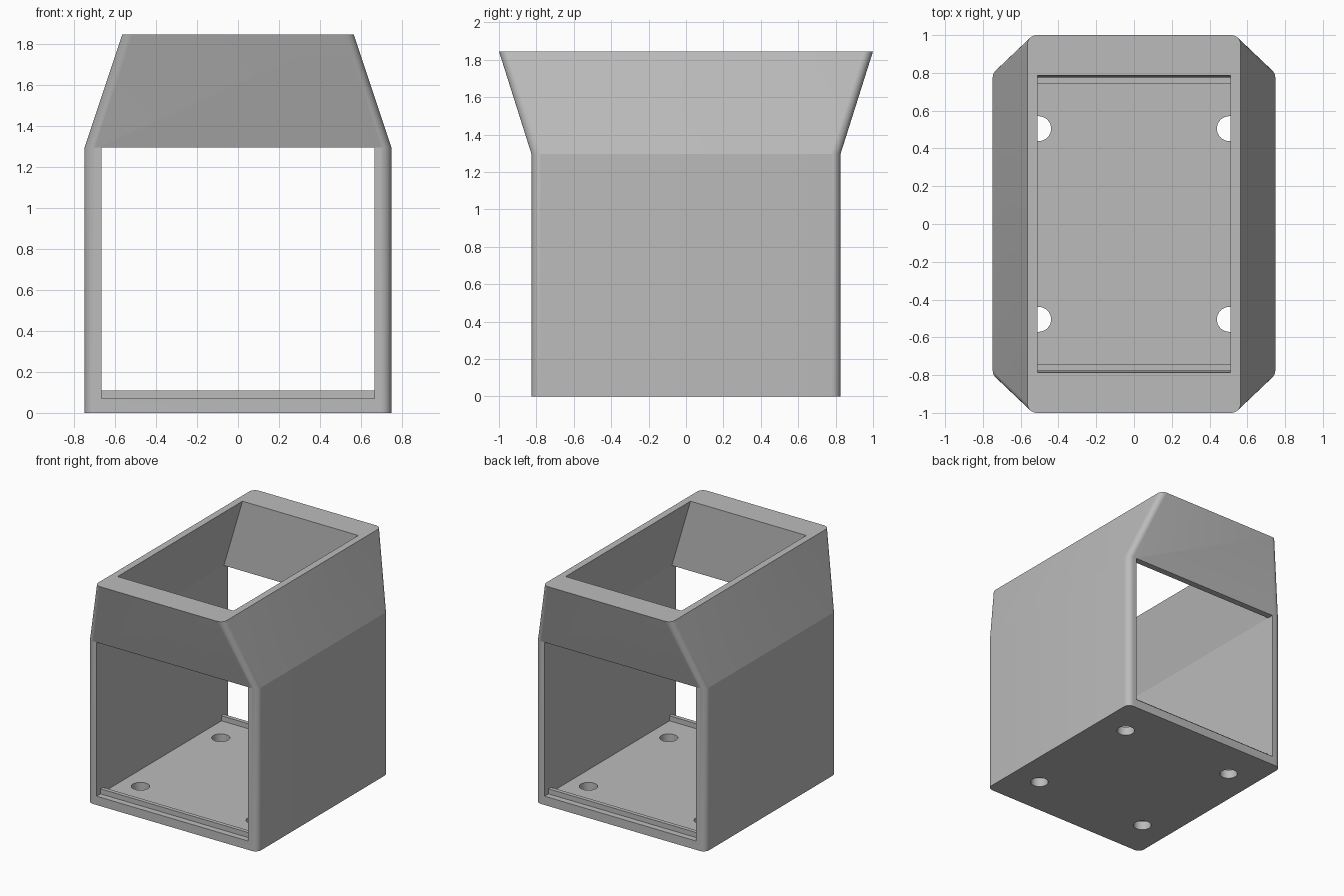
import bpy, bmesh, math

if "Cube" in bpy.data.objects:
    bpy.data.objects.remove(bpy.data.objects["Cube"])

grey = bpy.data.materials.new("plain grey")
grey.diffuse_color = (0.5, 0.5, 0.5, 1)
grey.use_nodes = True
grey.node_tree.nodes["Principled BSDF"].inputs["Base Color"].default_value = grey.diffuse_color


def section(hx, hy, z, r=0.0, n=8):
    """Rounded rectangle outline at height z."""
    if r == 0:
        return [(hx, hy, z), (-hx, hy, z), (-hx, -hy, z), (hx, -hy, z)]
    pts = []
    for k, (sx, sy) in enumerate([(1, 1), (-1, 1), (-1, -1), (1, -1)]):
        for i in range(n + 1):
            a = math.pi / 2 * (k + i / n)
            pts.append((sx * (hx - r) + r * math.cos(a),
                        sy * (hy - r) + r * math.sin(a), z))
    return pts


def loft(name, sections):
    """Solid through a stack of outlines."""
    bm = bmesh.new()
    rings = [[bm.verts.new(p) for p in s] for s in sections]
    n = len(rings[0])
    for a, b in zip(rings, rings[1:]):
        for i in range(n):
            j = (i + 1) % n
            bm.faces.new((a[i], a[j], b[j], b[i]))
    bm.faces.new(rings[0][::-1])
    bm.faces.new(rings[-1])
    bmesh.ops.recalc_face_normals(bm, faces=bm.faces)
    me = bpy.data.meshes.new(name)
    bm.to_mesh(me)
    bm.free()
    me.materials.append(grey)
    ob = bpy.data.objects.new(name, me)
    bpy.context.collection.objects.link(ob)
    return ob


def activate(ob):
    bpy.ops.object.select_all(action='DESELECT')
    ob.select_set(True)
    bpy.context.view_layer.objects.active = ob


def cut(ob, cutter):
    activate(ob)
    m = ob.modifiers.new("cut", 'BOOLEAN')
    m.operation = 'DIFFERENCE'
    m.solver = 'EXACT'
    m.object = cutter
    bpy.ops.object.modifier_apply(modifier=m.name)
    bpy.data.objects.remove(cutter, do_unlink=True)


# Outer shell: straight body, sides lean in and ends flare out above
shell = loft("housing", [section(0.748, 0.826, 0, 0.05),
                         section(0.748, 0.826, 1.295, 0.05),
                         section(0.565, 1.0, 1.845, 0.05)])

# Open tunnel from front to back
cut(shell, loft("tunnel_cutter", [section(0.667, 1.3, 0.07),
                                  section(0.667, 1.3, 1.295)]))

# Tapered opening through the hood
cut(shell, loft("hood_cutter", [section(0.65, 0.774, 1.24),
                                section(0.667, 0.775, 1.295),
                                section(0.51, 0.785, 1.845),
                                section(0.494, 0.786, 1.9)]))

# Four mounting holes in the floor
for sx in (-1, 1):
    for sy in (-1, 1):
        hole = loft("hole_cutter", [
            [(sx * 0.505 + 0.066 * math.cos(math.tau * i / 32),
              sy * 0.505 + 0.066 * math.sin(math.tau * i / 32), z)
             for i in range(32)] for z in (-0.1, 0.2)])
        cut(shell, hole)

activate(shell)
bpy.ops.object.shade_smooth_by_angle(angle=math.radians(15))

# Retaining ridges along the front and back of the floor
for name, s in (("front_ridge", -1), ("back_ridge", 1)):
    ridge = loft(name, [section(0.667, 0.016, 0.065), section(0.667, 0.016, 0.11)])
    ridge.location.y = s * 0.761
